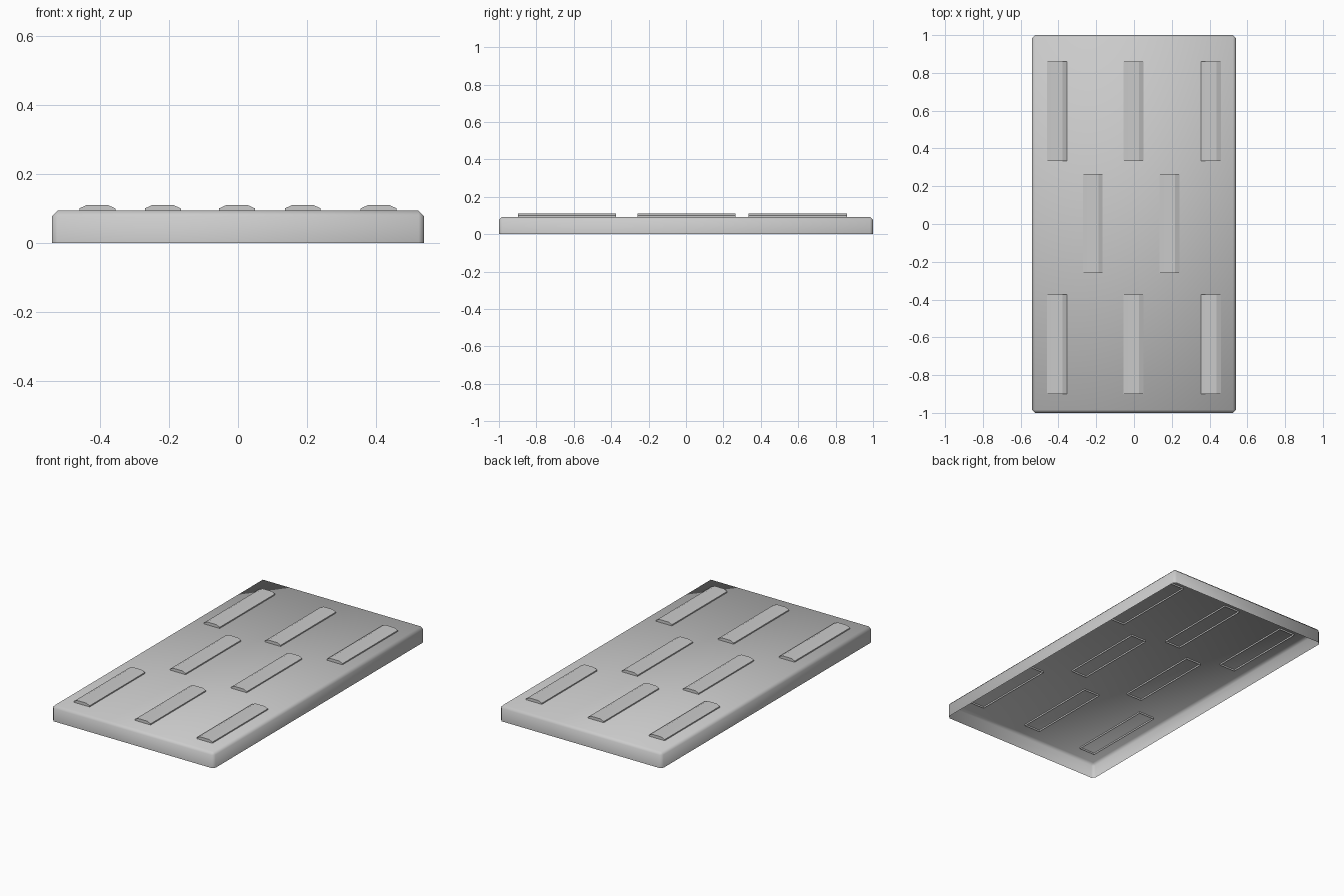
import bpy
import bmesh

default = bpy.data.objects.get("Cube")
if default:
    bpy.data.objects.remove(default)

gray = bpy.data.materials.new("plain gray")
gray.use_nodes = True
color = (0.6, 0.6, 0.6, 1)
gray.diffuse_color = color
gray.node_tree.nodes["Principled BSDF"].inputs["Base Color"].default_value = color


def add_object(name, bm):
    mesh = bpy.data.meshes.new(name)
    bm.to_mesh(mesh)
    bm.free()
    mesh.materials.append(gray)
    obj = bpy.data.objects.new(name, mesh)
    bpy.context.collection.objects.link(obj)
    return obj


# Slab: hollow shell, open underneath, with softly shaded chamfers
WIDTH, LENGTH, TOP = 1.08, 2.0, 0.093
bm = bmesh.new()
bmesh.ops.create_cube(bm, size=1)
for v in bm.verts:
    v.co.x *= WIDTH
    v.co.y *= LENGTH
    v.co.z = (v.co.z + 0.5) * TOP
bottom = [f for f in bm.faces if f.normal.z < -0.5]
bmesh.ops.delete(bm, geom=bottom, context='FACES')
edges = [e for e in bm.edges if max(v.co.z for v in e.verts) > TOP / 2]
bmesh.ops.bevel(bm, geom=edges, offset=0.016, segments=1, affect='EDGES')
for f in bm.faces:
    f.smooth = True
add_object("slab", bm)

# Raised bars: chamfered profile swept along y, sunk a little into the slab
HALF = [(0.052, 0.083), (0.052, 0.1), (0.03, 0.11)]
PROFILE = HALF + [(-x, z) for x, z in reversed(HALF)]
BAR_LENGTH = 0.525


def add_bar(name, x, y):
    bm = bmesh.new()
    ends = [[bm.verts.new((x + px, y + s * BAR_LENGTH / 2, pz)) for px, pz in PROFILE]
            for s in (-1, 1)]
    front, back = ends
    bm.faces.new(front)
    bm.faces.new(back[::-1])
    for i in range(len(PROFILE) - 1):
        bm.faces.new((front[i], back[i], back[i + 1], front[i + 1]))
    bmesh.ops.recalc_face_normals(bm, faces=bm.faces)
    if max(bm.faces, key=lambda f: f.calc_center_median().z).normal.z < 0:
        bmesh.ops.reverse_faces(bm, faces=bm.faces)
    add_object(name, bm)


rows = {
    "front": (-0.637, (-0.408, -0.003, 0.408)),
    "middle": (0.003, (-0.218, 0.188)),
    "back": (0.597, (-0.408, -0.003, 0.408)),
}
for row, (y, columns) in rows.items():
    for number, x in enumerate(columns, 1):
        add_bar(f"{row}_bar_{number}", x, y)
